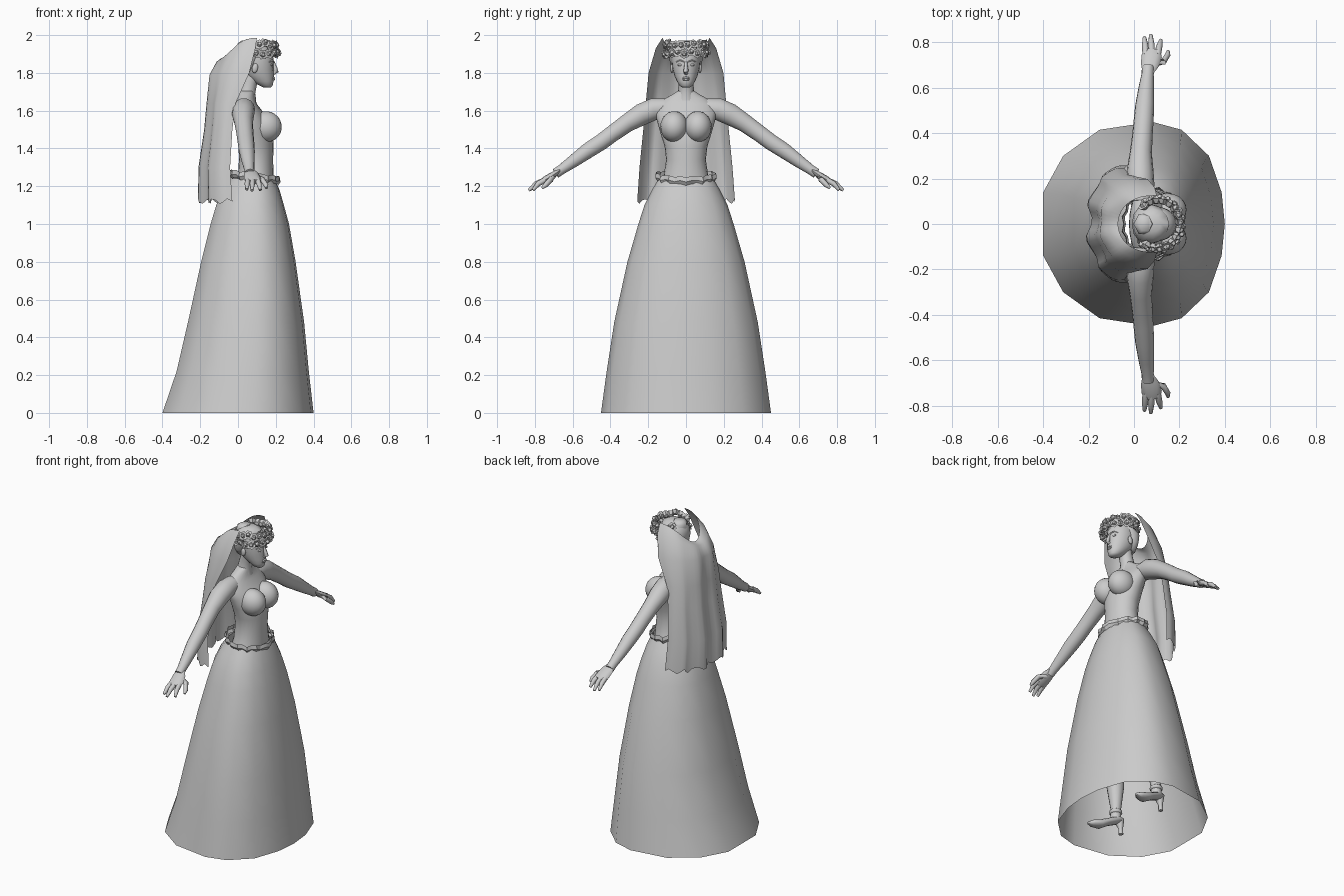
import bpy, bmesh, math, random
from mathutils import Vector, Matrix

random.seed(4)
grey = bpy.data.materials.new("plain_grey")
grey.diffuse_color = (0.6, 0.6, 0.6, 1)


def make(name, bm, angle=60):
    """Finish a bmesh as an object; angle 0 keeps it flat shaded."""
    me = bpy.data.meshes.new(name)
    bm.to_mesh(me)
    bm.free()
    ob = bpy.data.objects.new(name, me)
    bpy.context.collection.objects.link(ob)
    me.materials.append(grey)
    if angle:
        bpy.ops.object.select_all(action='DESELECT')
        ob.select_set(True)
        bpy.context.view_layer.objects.active = ob
        bpy.ops.object.shade_smooth_by_angle(angle=math.radians(angle))
    return ob


def skin(name, rings, closed=True, caps=True, angle=60):
    """Bridge equal-length rings of points."""
    bm = bmesh.new()
    rows = [[bm.verts.new(p) for p in r] for r in rings]
    n = len(rows[0])
    for a, b in zip(rows, rows[1:]):
        for i in range(n if closed else n - 1):
            j = (i + 1) % n
            bm.faces.new((a[i], a[j], b[j], b[i]))
    if caps:
        bm.faces.new(rows[0])
        bm.faces.new(rows[-1])
        bmesh.ops.recalc_face_normals(bm, faces=bm.faces)
    return make(name, bm, angle)


def stack(name, rows, n=20):
    """Horizontal ellipses from (z, x back, x front, half width)."""
    ang = [2 * math.pi * i / n for i in range(n)]
    return skin(name, [[((b + f) / 2 + (f - b) / 2 * math.cos(a), w * math.sin(a), z)
                        for a in ang] for z, b, f, w in rows])


def tube(name, pts, n=12, flat=1.0):
    """Tube along (x, y, z, radius); flat thins it across the x axis."""
    P = [Vector(p[:3]) for p in pts]
    rings = []
    for i, p in enumerate(pts):
        t = (P[min(i + 1, len(P) - 1)] - P[max(i - 1, 0)]).normalized()
        ref = Vector((1, 0, 0)) if abs(t.x) < 0.8 else Vector((0, 1, 0))
        u = (ref - t * ref.dot(t)).normalized()
        v = t.cross(u)
        rings.append([P[i] + p[3] * (u * math.cos(a) + v * flat * math.sin(a))
                      for a in (2 * math.pi * k / n for k in range(n))])
    return skin(name, rings)


def ball(name, c, s, tilt=0, seg=16):
    bm = bmesh.new()
    bmesh.ops.create_uvsphere(bm, u_segments=seg, v_segments=seg // 2 + 2, radius=1,
                              matrix=Matrix.Translation(c) @ Matrix.Rotation(tilt, 4, 'Y')
                              @ Matrix.Diagonal((*s, 1)))
    return make(name, bm)


# Skirt: open fifteen-sided bell, flatter at the back
half = [(1, .31), (.78, .667), (.38, .922), (-.2, 1), (-.525, .922), (-.825, .667), (-.965, .31)]
section = [(-x, y) for x, y in half] + [(1, 0)] + [(-x, -y) for x, y in reversed(half)]
skirt = [(0, -.40, .40, .45), (.22, -.325, .375, .42), (.48, -.265, .35, .38), (.8, -.195, .305, .31),
         (1.0, -.145, .27, .252), (1.1, -.115, .243, .22), (1.18, -.08, .22, .18), (1.24, -.04, .195, .145)]
skin("skirt", [[((b + f) / 2 + (f - b) / 2 * sx, w * sy, z) for sx, sy in section]
               for z, b, f, w in skirt], caps=False)

# Waist frill: tilted band with a pointed, ruffled edge
N = 32
band = []
for dz, grow in ((-.018, 0), (.0, .012), (.024, .008)):
    ring = []
    for i in range(N):
        a = 2 * math.pi * i / N
        k = grow + (.006 if i % 2 else -.004) + (.012 if i == 0 else 0)
        ring.append((.083 + (.122 + k) * math.cos(a), (.148 + k) * math.sin(a),
                     1.244 - .018 * math.cos(a) + dz + (.004 if i % 3 else -.004)))
    band.append(ring)
skin("waist_frill", band, caps=False, angle=30)

# Torso, neck and head
stack("torso", [(1.18, -.02, .19, .145), (1.26, 0, .188, .117), (1.34, .005, .186, .105), (1.41, .003, .188, .113),
                (1.48, -.008, .185, .135), (1.54, -.018, .165, .152), (1.59, -.022, .135, .163),
                (1.635, -.02, .1, .15), (1.665, -.008, .09, .11), (1.69, .002, .086, .065), (1.705, .008, .085, .045)], 24)
tube("neck", [(.045, 0, 1.66, .052), (.05, 0, 1.7, .042), (.062, 0, 1.75, .04), (.08, 0, 1.81, .045)], 16)
stack("head", [(1.722, .135, .172, .018), (1.732, .115, .183, .034), (1.755, .075, .188, .048), (1.785, .04, .19, .061),
               (1.82, .018, .188, .071), (1.86, .008, .19, .076), (1.9, .008, .184, .076),
               (1.935, .02, .165, .064), (1.955, .045, .13, .04)], 20)
stack("hair_cap", [(1.79, .01, .07, .05), (1.83, 0, .1, .08), (1.88, -.01, .125, .089), (1.92, -.005, .155, .086),
                   (1.95, .015, .155, .065), (1.968, .04, .12, .035)], 12)
stack("hair_bun", [(1.9, 0, .09, .05), (1.955, -.002, .09, .05), (1.972, .02, .08, .035)], 6)
tube("nose", [(.186, 0, 1.86, .007), (.197, 0, 1.825, .011), (.202, 0, 1.808, .014), (.188, 0, 1.798, .011)], 8)
for z in (1.774, 1.765):
    ball("lip", (.188, 0, z), (.008, .02, .006), 0, 10)

for s in (1, -1):
    side = "left_" if s > 0 else "right_"
    # Face
    ball(side + "eye", (.178, s * .031, 1.842), (.007, .015, .006), 0, 10)
    tube(side + "brow", [(.189, s * .012, 1.858, .005), (.182, s * .032, 1.866, .005), (.164, s * .05, 1.858, .003)], 6)
    ball(side + "ear", (.09, s * .074, 1.825), (.016, .009, .026), .2, 10)
    # Bust
    ball(side + "bust", (.148, s * .063, 1.515), (.084, .073, .082), .35, 20)

    # Arm
    tube(side + "arm", [(.03, s * .1, 1.615, .052), (.03, s * .17, 1.608, .06), (.027, s * .235, 1.58, .059),
                        (.03, s * .31, 1.535, .049), (.037, s * .39, 1.478, .045), (.042, s * .45, 1.433, .044),
                        (.047, s * .52, 1.388, .042), (.054, s * .6, 1.33, .034), (.06, s * .66, 1.288, .027),
                        (.062, s * .69, 1.268, .027)], 14)
    # Hand: palm, three fingers, thumb
    tube(side + "palm", [(.062, s * .67, 1.283, .026), (.07, s * .7, 1.262, .04), (.078, s * .74, 1.237, .045),
                         (.08, s * .765, 1.222, .036)], 12, .42)
    for k, (x, y, z) in enumerate(((.046, .822, 1.183), (.074, .832, 1.178), (.118, .81, 1.18))):
        x0 = .052 + .026 * k
        tube(side + "finger", [(x0, s * .745, 1.234, .015), ((x0 + x) / 2, s * (y + .755) / 2, 1.213, .014),
                               (x, s * y, z, .008)], 8)
    tube(side + "thumb", [(.085, s * .705, 1.255, .018), (.13, s * .715, 1.235, .015),
                          (.148, s * .745, 1.205, .013), (.15, s * .762, 1.19, .007)], 8)

    # Leg hidden under the skirt
    tube(side + "leg", [(-.015, s * .185, .08, .034), (-.015, s * .183, .15, .03), (-.005, s * .175, .3, .052),
                        (.02, s * .16, .52, .05), (.05, s * .125, .8, .075), (.075, s * .08, 1.12, .078)], 14)
    # Heeled shoe, toes turned slightly out
    tube(side + "shoe", [(-.06, s * .18, .1, .022), (-.025, s * .185, .088, .038), (.04, s * .196, .058, .036),
                         (.09, s * .206, .03, .042), (.135, s * .214, .022, .032), (.165, s * .22, .018, .012)], 12, .6)
    tube(side + "heel", [(-.04, s * .182, .09, .03), (-.05, s * .181, .04, .014), (-.052, s * .181, .002, .014)], 8)
    tube(side + "ankle_strap", [(-.015, s * .184, .125, .034), (-.015, s * .184, .132, .039),
                                (-.015, s * .184, .145, .037), (-.015, s * .184, .15, .03)], 12)

# Veil: open sheet hanging round the back, notched at the top
veil = [(1.985, .12, .10, -.07, .125), (1.93, .075, .092, -.115, .16), (1.8, .01, .06, -.15, .198),
        (1.64, 0, -.012, -.162, .213), (1.5, 0, -.03, -.172, .226), (1.3, 0, -.042, -.2, .246), (1.12, 0, -.03, -.2, .258)]
M = 28
rings = []
for r, (z, notch, xf, xb, w) in enumerate(veil):
    ring = []
    for i in range(M + 1):
        a = math.pi * (i / M - .5)
        c = math.cos(a)
        fold = .003 * r * math.sin(9 * a + 1) * c
        ring.append((xf + (xb - xf) * c ** .8 + fold, (w + fold) * math.sin(a),
                     z - notch * c ** 2 + (.014 * math.sin(i * 1.7) if r == 6 else 0)))
    rings.append(ring)
skin("veil", rings, closed=False, caps=False)

# Flower wreath: two rows of faceted blossoms round the brow
bm = bmesh.new()
for row in range(2):
    for i in range(15):
        a = math.radians(-130 + 260 * (i + .5 * row) / 14.5)
        c = Vector((.105 + (.1 - .01 * row) * math.cos(a), (.106 - .006 * row) * math.sin(a),
                    1.9 + .045 * row + random.uniform(-.006, .01)))
        turn = Vector((math.cos(a), math.sin(a), .35 * row)).to_track_quat('Z', 'Y').to_matrix().to_4x4()
        wob = Matrix.Rotation(random.uniform(-.5, .5), 4, 'X') @ Matrix.Rotation(random.uniform(0, 6), 4, 'Z')
        m = Matrix.Translation(c) @ turn @ wob
        # petal cup with a raised heart
        bmesh.ops.create_cone(bm, cap_ends=True, segments=6, radius1=.012, radius2=.028, depth=.02, matrix=m)
        bmesh.ops.create_cone(bm, cap_ends=True, segments=5, radius1=.017, radius2=.009, depth=.016,
                              matrix=m @ Matrix.Translation((0, 0, .016)))
make("flower_wreath", bm, 0)
